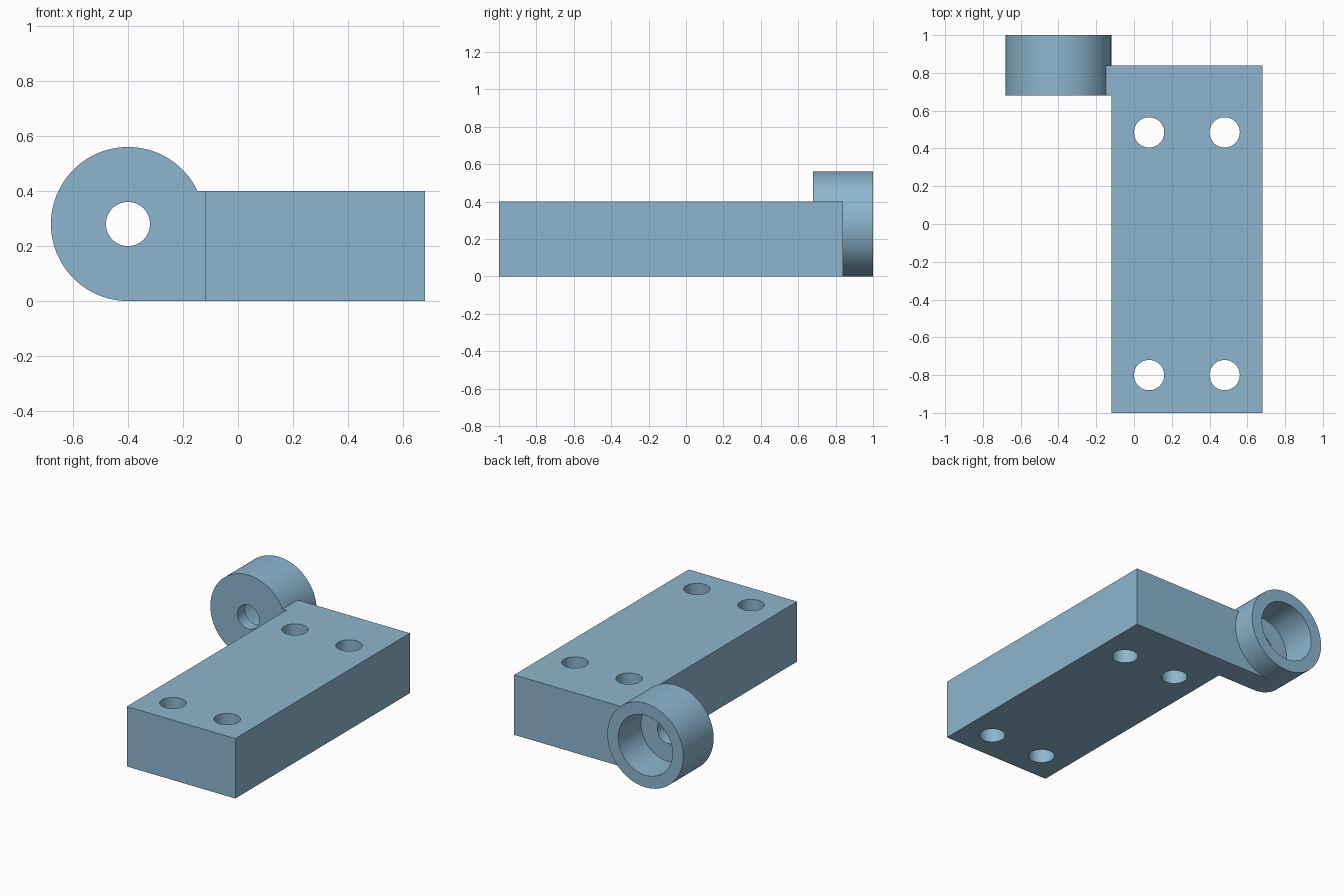
import bpy
import math

if "Cube" in bpy.data.objects:
    bpy.data.objects.remove(bpy.data.objects["Cube"], do_unlink=True)

# Single painted colour
blue = bpy.data.materials.new("steel blue")
blue.use_nodes = True
colour = (0.27, 0.47, 0.62, 1.0)
blue.diffuse_color = colour
blue.node_tree.nodes["Principled BSDF"].inputs["Base Color"].default_value = colour

KNUCKLE_X, KNUCKLE_Z = -0.40, 0.28
KNUCKLE_FRONT, KNUCKLE_BACK = 0.68, 1.0
PLATE_TOP = 0.40


def prism(name, outline, height):
    """Extrude a flat outline upward from the ground."""
    n = len(outline)
    verts = [(x, y, z) for z in (0, height) for x, y in outline]
    faces = [tuple(reversed(range(n))), tuple(range(n, 2 * n))]
    faces += [(i, (i + 1) % n, n + (i + 1) % n, n + i) for i in range(n)]
    mesh = bpy.data.meshes.new(name)
    mesh.from_pydata(verts, [], faces)
    obj = bpy.data.objects.new(name, mesh)
    bpy.context.collection.objects.link(obj)
    mesh.materials.append(blue)
    return obj


def cylinder(name, radius, depth, location, along_y=False):
    tilt = math.pi / 2 if along_y else 0
    bpy.ops.mesh.primitive_cylinder_add(vertices=96, radius=radius, depth=depth,
                                        location=location, rotation=(tilt, 0, 0))
    obj = bpy.context.object
    obj.name = name
    bpy.ops.object.transform_apply(location=True, rotation=True, scale=True)
    obj.data.materials.append(blue)
    return obj


def y_cylinder(name, radius, front, back):
    """Cylinder on the knuckle axis between two depths."""
    return cylinder(name, radius, back - front,
                    (KNUCKLE_X, (front + back) / 2, KNUCKLE_Z), True)


def combine(target, tool, operation):
    bpy.context.view_layer.objects.active = target
    mod = target.modifiers.new(tool.name, 'BOOLEAN')
    mod.operation = operation
    mod.solver = 'EXACT'
    mod.object = tool
    bpy.ops.object.modifier_apply(modifier=mod.name)
    bpy.data.objects.remove(tool, do_unlink=True)


# Mounting plate with a short web reaching to the knuckle
bracket = prism("hinge_bracket", [
    (-0.12, -1.0), (0.68, -1.0), (0.68, 0.84),
    (KNUCKLE_X, 0.84), (KNUCKLE_X, KNUCKLE_FRONT), (-0.12, KNUCKLE_FRONT)], PLATE_TOP)

# Round knuckle
combine(bracket, y_cylinder("knuckle", 0.28, KNUCKLE_FRONT, KNUCKLE_BACK), 'UNION')

# Pin hole through the knuckle, with a wide counterbore from the back
combine(bracket, y_cylinder("pin_hole", 0.08, 0.5, 1.2), 'DIFFERENCE')
combine(bracket, y_cylinder("counterbore", 0.20, 0.76, 1.2), 'DIFFERENCE')

# Four screw holes through the plate
for x in (0.08, 0.48):
    for y in (-0.80, 0.485):
        combine(bracket, cylinder("screw_hole", 0.08, 1.0, (x, y, PLATE_TOP / 2)), 'DIFFERENCE')

# Smooth the round walls, keep the machined edges crisp
bpy.ops.object.select_all(action='DESELECT')
bracket.select_set(True)
bpy.context.view_layer.objects.active = bracket
bpy.ops.object.shade_smooth_by_angle(angle=math.radians(30))
